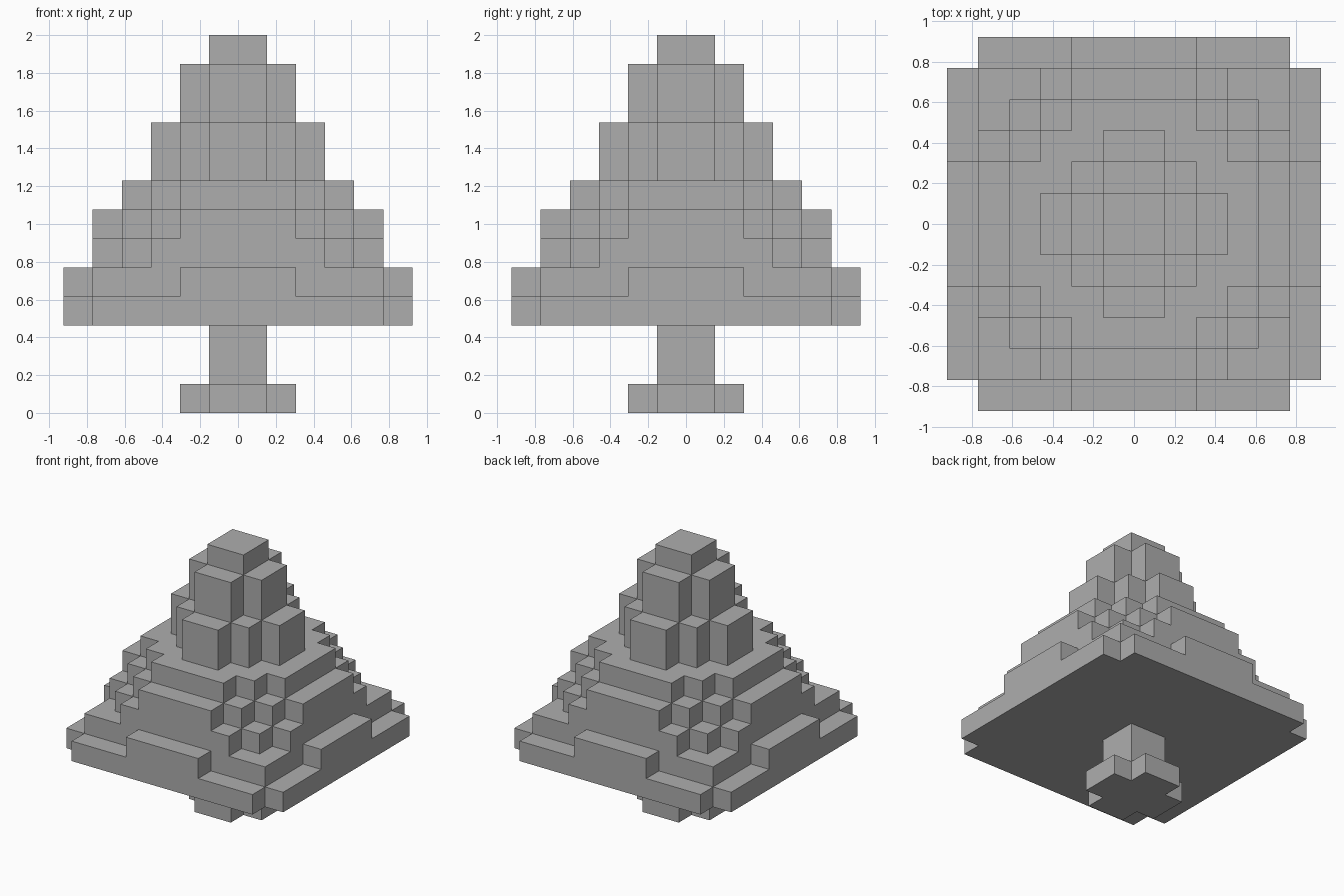
import bpy
import bmesh

cube = bpy.data.objects.get("Cube")
if cube:
    bpy.data.objects.remove(cube, do_unlink=True)

U = 2 / 13  # size of one block

grey = bpy.data.materials.new("plain grey")
grey.use_nodes = True
colour = (0.42, 0.42, 0.42, 1)
grey.diffuse_color = colour
grey.node_tree.nodes["Principled BSDF"].inputs["Base Color"].default_value = colour


def stepped_outline(steps):
    """Outline of overlapping centred boxes, from their half sizes (x falling, y rising)."""
    corner = [steps[0]]
    for (x, y), (nx, ny) in zip(steps, steps[1:]):
        corner += [(nx, y), (nx, ny)]
    outline = []
    for _ in range(4):
        outline += corner
        corner = [(-y, x) for x, y in corner]  # quarter turn
    return outline


def tier(name, bottom, top, steps):
    bm = bmesh.new()
    verts = [bm.verts.new((x * U, y * U, bottom * U)) for x, y in stepped_outline(steps)]
    base = bm.faces.new(verts)
    extruded = bmesh.ops.extrude_face_region(bm, geom=[base], use_keep_orig=True)
    lifted = [v for v in extruded["geom"] if isinstance(v, bmesh.types.BMVert)]
    bmesh.ops.translate(bm, verts=lifted, vec=(0, 0, (top - bottom) * U))
    bmesh.ops.recalc_face_normals(bm, faces=bm.faces)
    mesh = bpy.data.meshes.new(name)
    bm.to_mesh(mesh)
    bm.free()
    mesh.materials.append(grey)
    bpy.context.collection.objects.link(bpy.data.objects.new(name, mesh))


# Trunk
tier("trunk_roots", 0, 1, [(2, 1), (1, 2)])
tier("trunk", 1, 3, [(1, 1)])

# Lower branches
tier("branch_skirt", 3, 4, [(6, 5), (5, 6)])
tier("branch_skirt_top", 4, 5, [(6, 2), (5, 5), (2, 6)])

# Middle branches
tier("middle_branches", 5, 6, [(5, 3), (4, 4), (3, 5)])
tier("middle_branches_top", 6, 7, [(5, 2), (4, 3), (3, 4), (2, 5)])
tier("upper_ledge", 7, 8, [(4, 2), (3, 3), (2, 4)])

# Crown
tier("crown_base", 8, 10, [(3, 1), (2, 2), (1, 3)])
tier("crown", 10, 12, [(2, 1), (1, 2)])
tier("tree_tip", 12, 13, [(1, 1)])
